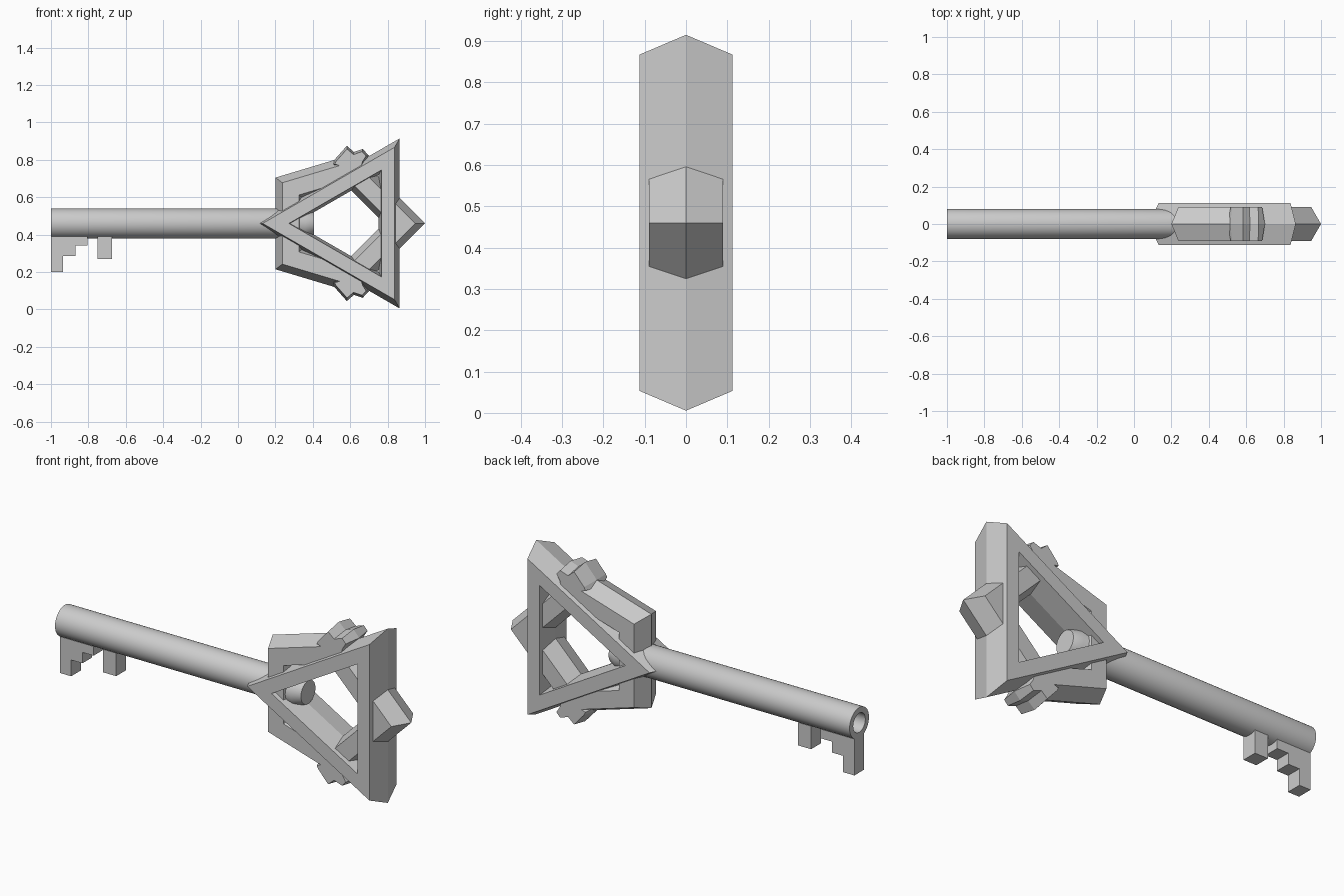
import bpy, bmesh, math
from mathutils import Vector

if "Cube" in bpy.data.objects:
    bpy.data.objects.remove(bpy.data.objects["Cube"])

ZC = 0.46  # height of the key's axis


def inset(pts, d):
    """Mitred inward offset of a counter-clockwise polygon."""
    out, n = [], len(pts)
    for i in range(n):
        p = Vector(pts[i])
        e1 = (p - Vector(pts[i - 1])).normalized()
        e2 = (Vector(pts[(i + 1) % n]) - p).normalized()
        n1, n2 = Vector((-e1.y, e1.x)), Vector((-e2.y, e2.x))
        out.append(p + (n1 + n2) * d / (1 + n1.dot(n2)))
    return out


def make(name, bm):
    bmesh.ops.recalc_face_normals(bm, faces=bm.faces)
    me = bpy.data.meshes.new(name)
    bm.to_mesh(me)
    bm.free()
    ob = bpy.data.objects.new(name, me)
    bpy.context.collection.objects.link(ob)
    return ob


def loft(name, layers, closed=False, axis='XZ'):
    """Bridge loops of 3D points; closed joins last to first, else caps the ends."""
    bm = bmesh.new()
    loops = [[bm.verts.new(p) for p in l] for l in layers]
    pairs = list(zip(loops, loops[1:]))
    if closed:
        pairs.append((loops[-1], loops[0]))
    else:
        bm.faces.new(loops[0])
        bm.faces.new(loops[-1])
    for a, b in pairs:
        for i in range(len(a)):
            j = (i + 1) % len(a)
            bm.faces.new((a[i], a[j], b[j], b[i]))
    return make(name, bm)


def at(pts, y):
    return [(p[0], y, ZC + p[1]) for p in pts]


def ridged_frame(name, outline, half, d_out, d_face, d_in):
    """Frame whose outer and inner rims both come to a ridge at y = 0."""
    o, f, g, r = outline, inset(outline, d_out), inset(outline, d_face), inset(outline, d_in)
    return loft(name, [at(o, 0), at(f, -half), at(g, -half),
                       at(r, 0), at(g, half), at(f, half)], closed=True)


# Triangular bow frame
tri = [(0.602 + 0.525 * math.cos(a), 0.525 * math.sin(a))
       for a in (math.pi, math.pi * 5 / 3, math.pi / 3)]
ridged_frame("triangle_frame", tri, 0.112, 0.0275, 0.0975, 0.1125)

# Five-sided ring threaded through the triangle
pent = [(0.2, -0.245), (0.627, -0.373), (1.0, 0), (0.627, 0.373), (0.2, 0.245)]
ridged_frame("pentagon_ring", pent, 0.09, 0.037, 0.125, 0.155)

# Double spurs on the ring's upper and lower corners
spur = [(0.50, 0.31), (0.66, 0.26), (0.677, 0.326), (0.70, 0.362),
        (0.667, 0.398), (0.62, 0.382), (0.582, 0.415), (0.515, 0.34)]
for name, s in (("upper_spur", 1), ("lower_spur", -1)):
    pts = spur if s == 1 else [(x, -z) for x, z in reversed(spur)]
    face = inset(pts, 0.012)
    loft(name, [at(face, -0.09), at(pts, 0), at(face, 0.09)])

# Shaft with a hollow end, turned around the x axis
N = 32
profile = [(-0.6, 0.05), (-1.0, 0.05), (-1.0, 0.08), (0.36, 0.08), (0.405, 0.06)]
shaft = loft("shaft", [[(x, r * math.cos(2 * math.pi * i / N),
                         ZC + r * math.sin(2 * math.pi * i / N)) for i in range(N)]
                       for x, r in profile])
bpy.context.view_layer.objects.active = shaft
shaft.select_set(True)
bpy.ops.object.shade_smooth_by_angle(angle=math.radians(30))

# Key teeth: a stepped bit and a single square one
stepped = [(-1, -0.07), (-1, -0.26), (-0.935, -0.26), (-0.935, -0.175),
           (-0.87, -0.175), (-0.87, -0.118), (-0.805, -0.118), (-0.805, -0.07)]
single = [(-0.75, -0.07), (-0.75, -0.19), (-0.675, -0.19), (-0.675, -0.07)]
for name, pts in (("stepped_tooth", stepped), ("single_tooth", single)):
    loft(name, [at(pts, -0.04), at(pts, 0.04)])
